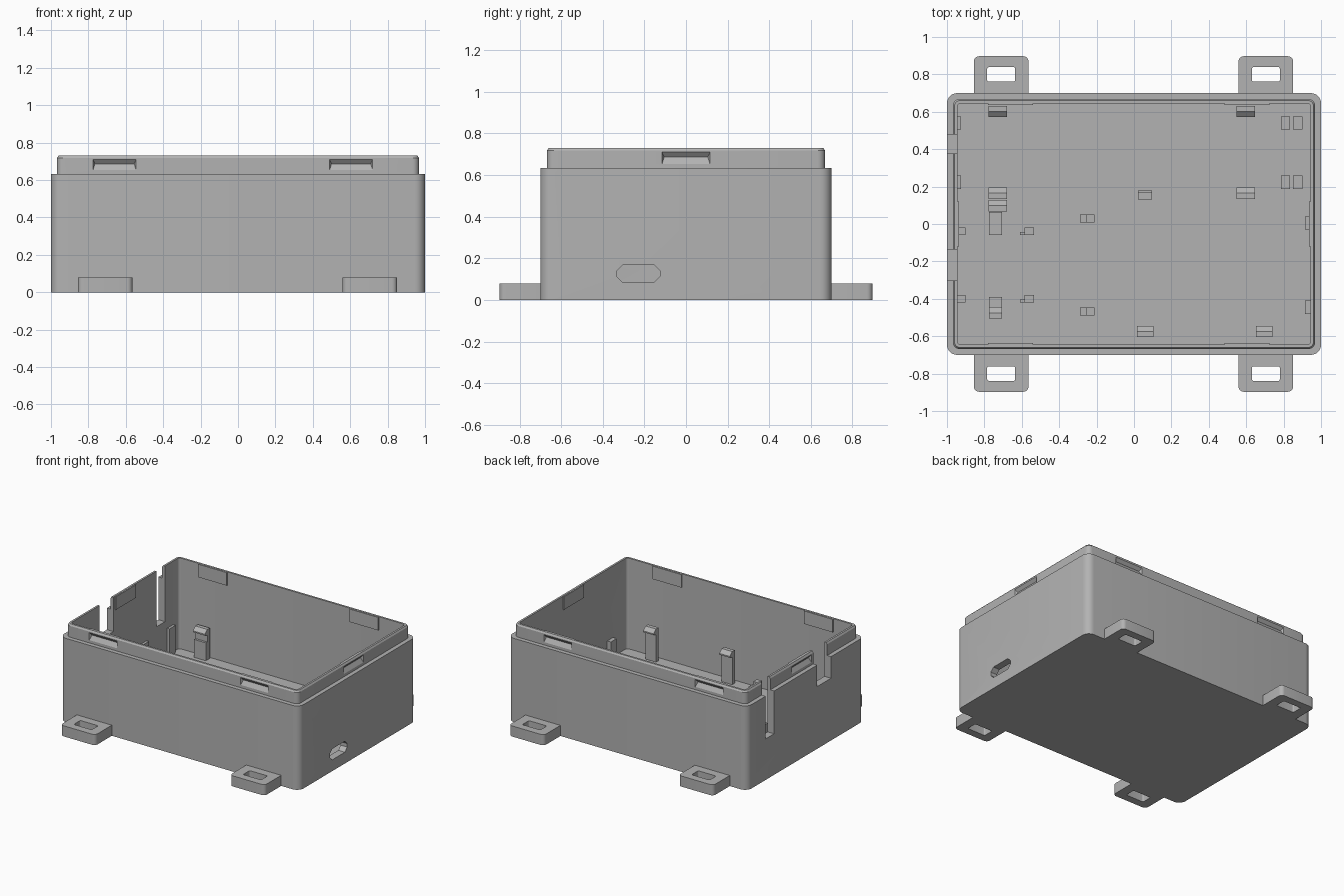
import bpy, bmesh, math
from mathutils import Matrix, Vector

cube = bpy.data.objects.get("Cube")
if cube:
    bpy.data.objects.remove(cube, do_unlink=True)

gray = bpy.data.materials.new("plain gray")
gray.use_nodes = True
COLOR = (0.45, 0.45, 0.45, 1)
gray.diffuse_color = COLOR
gray.node_tree.nodes["Principled BSDF"].inputs["Base Color"].default_value = COLOR

FLOOR = 0.045
BASE = FLOOR - 0.01
IN_X, IN_Y = 0.945, 0.645


def finish(name, bm, smooth=False):
    bmesh.ops.recalc_face_normals(bm, faces=bm.faces)
    mesh = bpy.data.meshes.new(name)
    bm.to_mesh(mesh)
    bm.free()
    mesh.materials.append(gray)
    ob = bpy.data.objects.new(name, mesh)
    bpy.context.collection.objects.link(ob)
    if smooth:
        smooth_edges(ob)
    return ob


def smooth_edges(ob):
    bpy.ops.object.select_all(action="DESELECT")
    ob.select_set(True)
    bpy.context.view_layer.objects.active = ob
    bpy.ops.object.shade_smooth_by_angle(angle=math.radians(25))


def rounded(hx, hy, r, z, cx=0, cy=0, n=6):
    """Points of a rounded rectangle at height z."""
    pts = []
    for i, (sx, sy) in enumerate(((1, 1), (-1, 1), (-1, -1), (1, -1))):
        for k in range(n + 1):
            a = math.pi / 2 * (i + k / n)
            pts.append((cx + sx * (hx - r) + r * math.cos(a),
                        cy + sy * (hy - r) + r * math.sin(a), z))
    return pts


def loft(name, loops, ring=False):
    """Skin a stack of loops; a ring closes on itself, otherwise ends are capped."""
    bm = bmesh.new()
    rows = [[bm.verts.new(p) for p in loop] for loop in loops]
    pairs = list(zip(rows, rows[1:]))
    if ring:
        pairs.append((rows[-1], rows[0]))
    for a, b in pairs:
        for i in range(len(a)):
            j = (i + 1) % len(a)
            bm.faces.new((a[i], a[j], b[j], b[i]))
    if not ring:
        bm.faces.new(rows[0])
        bm.faces.new(rows[-1])
    return finish(name, bm, True)


def add_box(bm, x0, x1, y0, y1, z0, z1):
    mid = Vector((x0 + x1, y0 + y1, z0 + z1)) / 2
    size = Matrix.Diagonal((x1 - x0, y1 - y0, z1 - z0, 1))
    bmesh.ops.create_cube(bm, size=1, matrix=Matrix.Translation(mid) @ size)


def box(name, *limits):
    bm = bmesh.new()
    add_box(bm, *limits)
    return finish(name, bm)


def extrude(bm, points, offset):
    face = bm.faces.new([bm.verts.new(p) for p in points])
    new = bmesh.ops.extrude_face_region(bm, geom=[face])["geom"]
    verts = [v for v in new if isinstance(v, bmesh.types.BMVert)]
    bmesh.ops.translate(bm, verts=verts, vec=offset)


def hook_post(name, x, y, facing, width, height):
    """Thin post with a snap hook, its back at y and its hook facing +y or -y."""
    profile = ((0, BASE), (0, height), (0.03, height), (0.06, height - 0.025),
               (0.06, height - 0.035), (0.03, height - 0.045), (0.03, BASE))
    bm = bmesh.new()
    extrude(bm, [(x - width / 2, y + facing * u, z) for u, z in profile], (width, 0, 0))
    return finish(name, bm)


# Open box with a stepped lip
body = loft("box_shell", [
    rounded(1, 0.7, 0.055, 0), rounded(1, 0.7, 0.055, 0.633),
    rounded(0.968, 0.668, 0.035, 0.633), rounded(0.968, 0.668, 0.035, 0.718),
    rounded(0.96, 0.66, 0.03, 0.73), rounded(IN_X, IN_Y, 0.02, 0.73),
    rounded(IN_X, IN_Y, 0.02, FLOOR)])

# Openings: cable slot, two wall notches and the latch pockets
cut = bmesh.new()
c = 0.028
y0, y1, z0, z1 = -0.333, -0.125, 0.085, 0.168
extrude(cut, [(0.9, y0 + c, z0), (0.9, y1 - c, z0), (0.9, y1, z0 + c), (0.9, y1, z1 - c),
              (0.9, y1 - c, z1), (0.9, y0 + c, z1), (0.9, y0, z1 - c), (0.9, y0, z0 + c)],
        (0.2, 0, 0))
add_box(cut, -1.1, -0.9, 0.377, 0.478, 0.31, 0.9)
add_box(cut, -1.1, -0.9, -0.302, -0.137, 0.47, 0.9)

# Each latch: centre along the wall, wall distance, turn about z
latches = [(-0.66, 0.668, 0), (0.605, 0.668, 0), (0.66, 0.668, math.pi),
           (-0.605, 0.668, math.pi), (0, 0.968, math.pi / 2), (0, 0.968, -math.pi / 2)]
for along, wall, turn in latches:
    spin = Matrix.Rotation(turn, 4, "Z")
    pts = [(along + s * 0.115, -wall - e, z)
           for s in (-1, 1) for e in (0, 0.003) for z in (0.654, 0.71)]
    pts += [(along + s * 0.105, -wall + 0.019, 0.687) for s in (-1, 1)]
    verts = [cut.verts.new(spin @ Vector(p)) for p in pts]
    bmesh.ops.convex_hull(cut, input=verts)
    # Backing plate on the inner face of the wall
    inner = wall - 0.023
    plate = box("latch_backing", along - 0.12, along + 0.12,
                -inner - 0.002, -inner + 0.009, 0.63, 0.728)
    plate.data.transform(spin)

cutter = finish("opening_cutter", cut)
cutter.hide_render = True
mod = body.modifiers.new("openings", "BOOLEAN")
mod.operation = "DIFFERENCE"
mod.solver = "EXACT"
mod.object = cutter
bpy.context.view_layer.objects.active = body
bpy.ops.object.modifier_apply(modifier=mod.name)
bpy.data.objects.remove(cutter, do_unlink=True)
smooth_edges(body)

# Mounting tabs with slotted holes
for cx in (-0.71, 0.705):
    for side in (-1, 1):
        outer = (0.146, 0.12, 0.028)
        slot = (0.075, 0.039, 0.01)
        loft("mounting_tab", [
            rounded(*outer, 0, cx, side * 0.777), rounded(*outer, 0.08, cx, side * 0.777),
            rounded(*slot, 0.08, cx, side * 0.8), rounded(*slot, 0, cx, side * 0.8)], True)

# Tall snap posts along the back, middle and front
for x in (-0.728, 0.597):
    hook_post("back_snap_post", x, 0.632, -1, 0.1, 0.275)
    box("back_post_ledge", x - 0.05, x + 0.05, 0.585, 0.61, BASE, 0.18)
    hook_post("middle_snap_post", x, 0.135, 1, 0.1, 0.24)
for x in (0.06, 0.697):
    hook_post("front_snap_post", x, -0.605, 1, 0.088, 0.295)

# Snap posts and rests for the narrow board on the right
hook_post("side_snap_post", -0.728, 0.068, 1, 0.1, 0.2)
hook_post("side_snap_post", -0.74, -0.505, 1, 0.07, 0.2)
for y0, y1 in ((-0.06, 0.065), (-0.45, -0.39)):
    box("side_board_rest", -0.775, -0.705, y0, y1, BASE, 0.12)
for y in (-0.038, -0.4):
    box("corner_rest", -0.585, -0.535, y - 0.02, y + 0.02, BASE, 0.12)
    box("corner_rest_foot", -0.61, -0.58, y - 0.02, y - 0.005, BASE, 0.1)
    box("wall_rest", -0.945, -0.9, y - 0.02, y + 0.02, BASE, 0.12)

# Small stops on the floor
for y in (0.03, -0.468):
    box("floor_stop", -0.29, -0.25, y - 0.022, y + 0.022, BASE, 0.19)
    box("floor_stop_step", -0.255, -0.21, y - 0.022, y + 0.022, BASE, 0.14)
box("middle_rest", 0.022, 0.095, 0.13, 0.165, BASE, 0.13)
box("middle_rest_back", 0.022, 0.095, 0.165, 0.18, BASE, 0.18)

# Paired clips on the left and guides on the end walls
for y in (0.54, 0.222):
    for x in (0.81, 0.876):
        box("paired_clip", x - 0.025, x + 0.025, y - 0.036, y + 0.036, BASE, 0.15)
    box("right_wall_guide", -0.95, -0.925, y - 0.036, y + 0.036, BASE, 0.25)
for y in (0.005, -0.445):
    box("left_wall_guide", 0.915, 0.95, y - 0.035, y + 0.035, BASE, 0.19)
